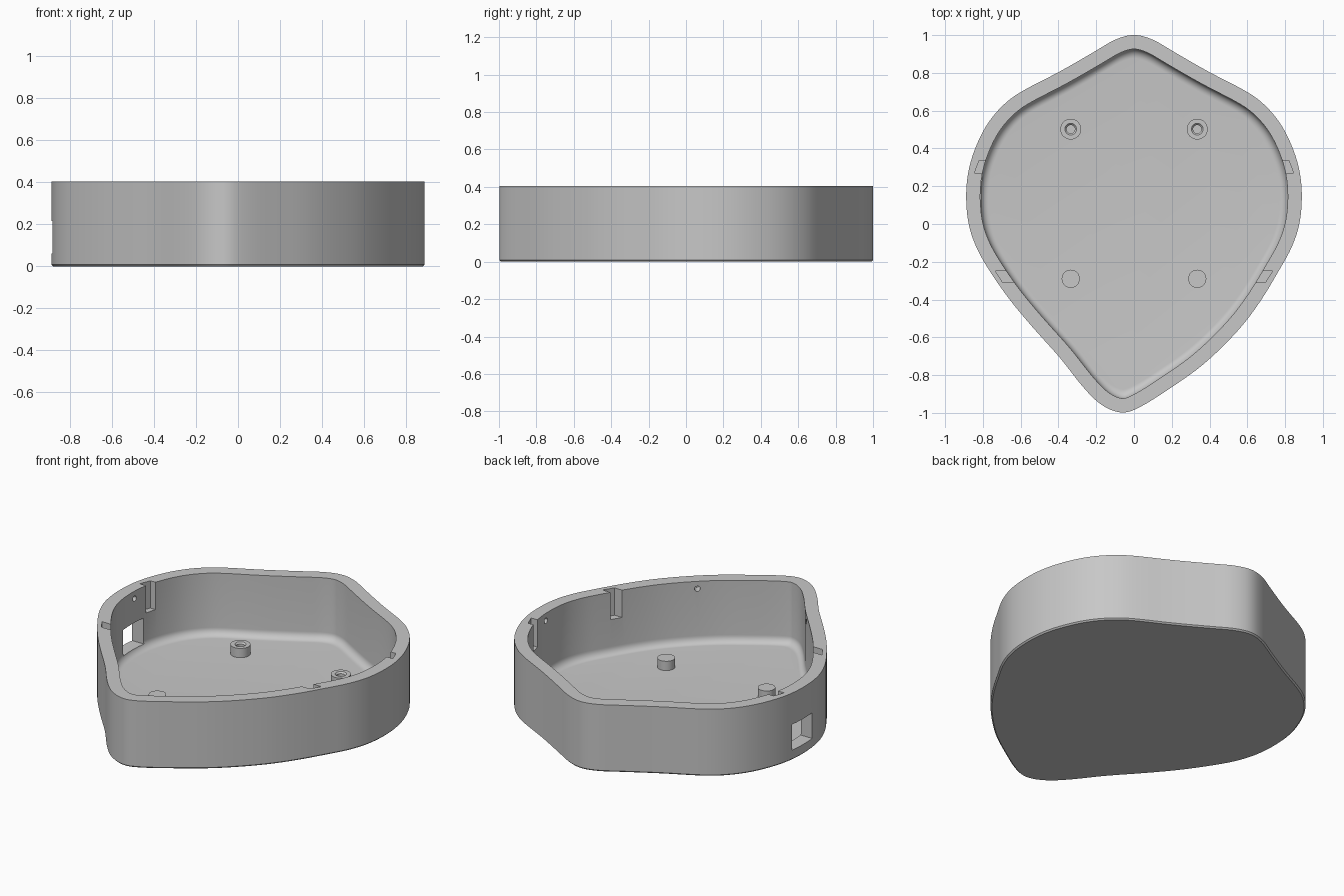
import bpy, bmesh, math
from mathutils import Vector

if "Cube" in bpy.data.objects:
    bpy.data.objects.remove(bpy.data.objects["Cube"], do_unlink=True)

HEIGHT, WALL, FLOOR, FILLET, LIP = 0.405, 0.074, 0.032, 0.045, 0.008

grey = bpy.data.materials.new("plain grey")
grey.use_nodes = True
grey.diffuse_color = (0.575, 0.575, 0.575, 1)
grey.node_tree.nodes["Principled BSDF"].inputs["Base Color"].default_value = grey.diffuse_color


def make_object(name, bm):
    bmesh.ops.recalc_face_normals(bm, faces=bm.faces)
    mesh = bpy.data.meshes.new(name)
    bm.to_mesh(mesh)
    bm.free()
    mesh.materials.append(grey)
    obj = bpy.data.objects.new(name, mesh)
    bpy.context.collection.objects.link(obj)
    return obj


def shade(obj):
    bpy.ops.object.select_all(action='DESELECT')
    obj.select_set(True)
    bpy.context.view_layer.objects.active = obj
    bpy.ops.object.shade_smooth_by_angle(angle=math.radians(30))


def smooth_loop(points, steps=8):
    """Closed Catmull-Rom curve through the points."""
    loop = []
    for i in range(len(points)):
        a, b, c, d = (Vector(points[(i + k - 1) % len(points)]) for k in range(4))
        for s in range(steps):
            t = s / steps
            loop.append(0.5 * (2 * b + (c - a) * t + (2 * a - 5 * b + 4 * c - d) * t ** 2
                               + (3 * b - a - 3 * c + d) * t ** 3))
    return loop


def relax(loop, rounds):
    """Even out small bumps in a closed loop."""
    for _ in range(rounds):
        loop = [(loop[i - 1] + 2 * p + loop[(i + 1) % len(loop)]) / 4
                for i, p in enumerate(loop)]
    return loop


def inset(loop, distance):
    """Move a counter-clockwise loop inwards along its normals."""
    moved = []
    for i, point in enumerate(loop):
        along = (loop[(i + 1) % len(loop)] - loop[i - 1]).normalized()
        moved.append(point + Vector((-along.y, along.x)) * distance)
    return moved


def loft(bm, rings):
    """Skin a stack of (loop, z) rings and cap both ends."""
    rows = [[bm.verts.new((p[0], p[1], z)) for p in loop] for loop, z in rings]
    for low, high in zip(rows, rows[1:]):
        for i in range(len(low)):
            j = (i + 1) % len(low)
            bm.faces.new((low[i], low[j], high[j], high[i]))
    bm.faces.new(rows[0][::-1])
    bm.faces.new(rows[-1])


def circle(x, y, radius, sides=32):
    return [(x + radius * math.cos(math.tau * i / sides),
             y + radius * math.sin(math.tau * i / sides)) for i in range(sides)]


# Leaf-shaped outline: mirrored back, lopsided front
back_right = [(0.889, 0.15), (0.875, 0.29), (0.833, 0.42), (0.773, 0.535), (0.69, 0.632),
              (0.59, 0.705), (0.4, 0.803), (0.2, 0.918), (0.1, 0.976)]
front_left = [(-0.876, 0), (-0.832, -0.13), (-0.76, -0.255), (-0.655, -0.405),
              (-0.525, -0.56), (-0.39, -0.71), (-0.285, -0.845), (-0.18, -0.953),
              (-0.065, -1)]
front_right = [(0.04, -0.965), (0.19, -0.87), (0.37, -0.742), (0.555, -0.56),
               (0.675, -0.4), (0.765, -0.25), (0.832, -0.13), (0.876, 0)]
outline = (back_right + [(0, 1.002)] + [(-x, y) for x, y in reversed(back_right)]
           + front_left + front_right)
outer = relax(smooth_loop(outline), 6)
inner = relax(inset(outer, WALL), 3)

# Open tray with rounded inner floor edge
rings = [(inset(outer, LIP), 0), (outer, LIP), (outer, HEIGHT), (inner, HEIGHT)]
for step in range(9):
    angle = math.pi / 2 * step / 8
    shrink = 1 - FILLET * (1 - math.cos(angle)) / 0.85
    rings.append(([p * shrink for p in inner], FLOOR + FILLET * (1 - math.sin(angle))))
bm = bmesh.new()
loft(bm, rings)
tray = make_object("tray", bm)

# Cutters: clip slots, pin holes and the side window
bm = bmesh.new()
back_slot = [(0.845, 0.27), (0.82, 0.335), (0.74, 0.335), (0.74, 0.27)]
front_slot = [(0.733, -0.25), (0.695, -0.31), (0.6, -0.31), (0.62, -0.25)]
window = [(-1, 0.06), (-0.72, 0.06), (-0.72, 0.25), (-1, 0.25)]
for side in (-1, 1):
    for slot in (back_slot, front_slot):
        loft(bm, [([(side * x, y) for x, y in slot], z) for z in (0.24, HEIGHT + 0.1)])
    for x, y, direction in ((0.82, 0.175, (1, 0, 0)), (0.38, -0.65, (0.62, -0.78, 0))):
        aim = Vector((side * direction[0], direction[1], 0))
        matrix = aim.to_track_quat('Z', 'Y').to_matrix().to_4x4()
        matrix.translation = (side * x, y, 0.36)
        bmesh.ops.create_cone(bm, cap_ends=True, segments=20, radius1=0.016, radius2=0.016,
                              depth=0.08, matrix=matrix)
loft(bm, [(window, 0.06), (window, 0.215)])
cutter = make_object("cutter", bm)
cutter.hide_render = True

cut = tray.modifiers.new("cut", 'BOOLEAN')
cut.operation, cut.solver, cut.object = 'DIFFERENCE', 'EXACT', cutter
bpy.context.view_layer.objects.active = tray
bpy.ops.object.modifier_apply(modifier=cut.name)
bpy.data.objects.remove(cutter, do_unlink=True)
shade(tray)

# Floor posts: hollow screw posts at the back, solid pegs at the front
for side, label in ((1, "left"), (-1, "right")):
    x, y, top = side * 0.335, 0.502, FLOOR + 0.056
    bm = bmesh.new()
    loft(bm, [(circle(x, y, 0.055), FLOOR - 0.01), (circle(x, y, 0.055), top),
              (circle(x, y, 0.031), top), (circle(x, y, 0.022), top - 0.009),
              (circle(x, y, 0.022), FLOOR + 0.005)])
    shade(make_object("screw_post_" + label, bm))
    bm = bmesh.new()
    loft(bm, [(circle(x, -0.29, 0.048), FLOOR - 0.01), (circle(x, -0.29, 0.048), top)])
    shade(make_object("peg_" + label, bm))
